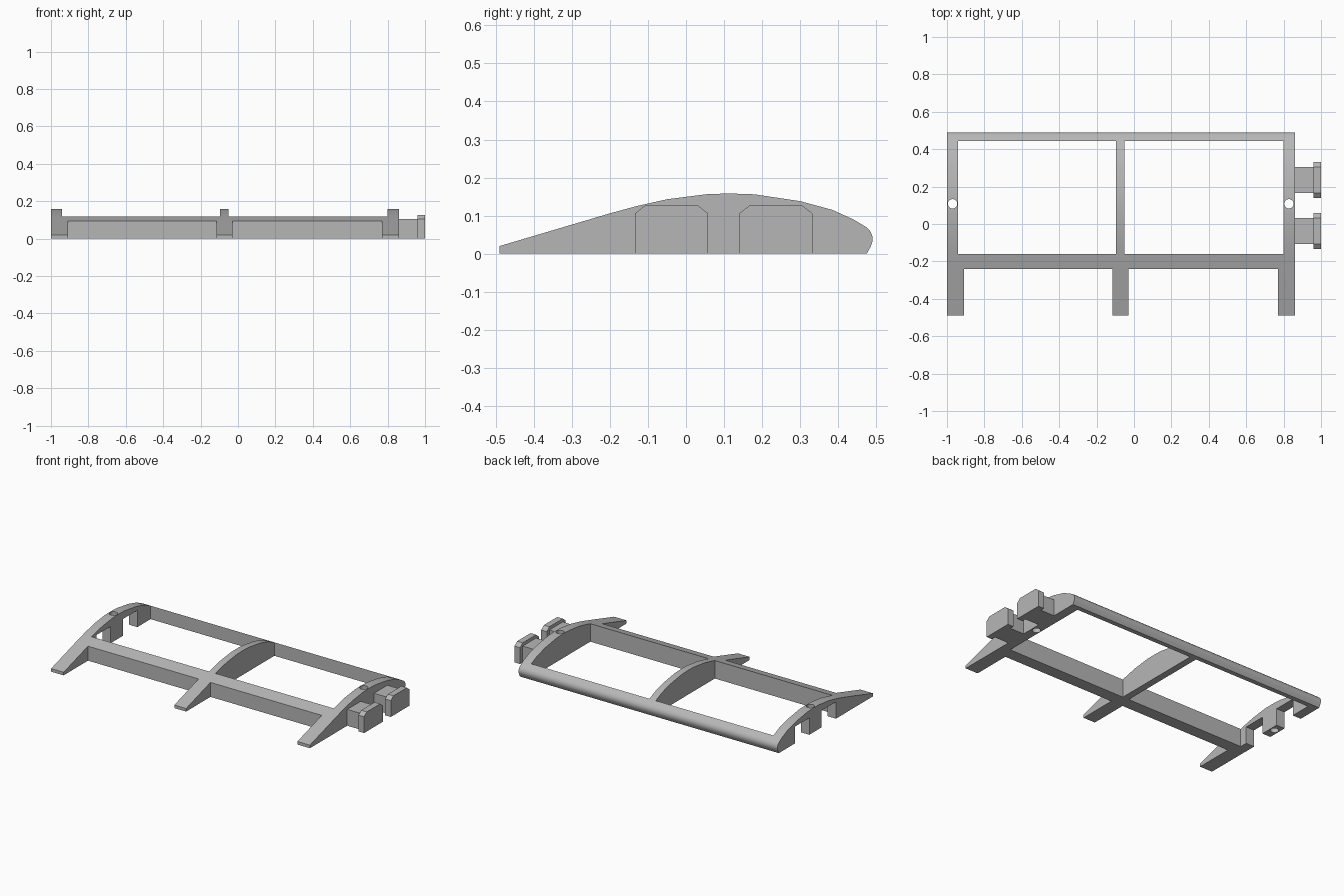
import bpy
import bmesh
from mathutils import Matrix, Vector

cube = bpy.data.objects.get("Cube")
if cube:
    bpy.data.objects.remove(cube, do_unlink=True)

grey = bpy.data.materials.new("plain grey")
grey.use_nodes = True
COLOUR = (0.47, 0.47, 0.47, 1)
grey.diffuse_color = COLOUR
grey.node_tree.nodes["Principled BSDF"].inputs["Base Color"].default_value = COLOUR


def make_object(name, bm):
    bmesh.ops.recalc_face_normals(bm, faces=bm.faces)
    mesh = bpy.data.meshes.new(name)
    bm.to_mesh(mesh)
    bm.free()
    mesh.materials.append(grey)
    obj = bpy.data.objects.new(name, mesh)
    bpy.context.collection.objects.link(obj)
    return obj


def extrude_profile(name, points, x0, x1):
    """Extrude a (y, z) outline along x."""
    bm = bmesh.new()
    face = bm.faces.new([bm.verts.new((x0, y, z)) for y, z in points])
    result = bmesh.ops.extrude_face_region(bm, geom=[face])
    verts = [v for v in result["geom"] if isinstance(v, bmesh.types.BMVert)]
    bmesh.ops.translate(bm, verts=verts, vec=(x1 - x0, 0, 0))
    return make_object(name, bm)


def box(name, x0, x1, y0, y1, z0, z1):
    return extrude_profile(name, [(y0, z0), (y1, z0), (y1, z1), (y0, z1)], x0, x1)


def cylinder(name, x, y, radius):
    bm = bmesh.new()
    bmesh.ops.create_cone(bm, cap_ends=True, segments=32, radius1=radius,
                          radius2=radius, depth=1, matrix=Matrix.Translation(Vector((x, y, 0))))
    return make_object(name, bm)


def combine(obj, tool, operation):
    """Apply one boolean and discard the tool."""
    tool.hide_render = True
    mod = obj.modifiers.new(operation, "BOOLEAN")
    mod.operation, mod.solver, mod.object = operation, "EXACT", tool
    graph = bpy.context.evaluated_depsgraph_get()
    mesh = bpy.data.meshes.new_from_object(obj.evaluated_get(graph))
    obj.modifiers.clear()
    obj.data = mesh
    bpy.data.objects.remove(tool, do_unlink=True)


# Wing section outline
airfoil = [(-0.49, 0), (-0.49, 0.02), (-0.2, 0.106), (-0.13, 0.125), (-0.05, 0.143),
           (0.06, 0.157), (0.12, 0.158), (0.18, 0.156), (0.3, 0.138), (0.385, 0.115),
           (0.44, 0.09), (0.475, 0.069), (0.485, 0.058), (0.49, 0.045), (0.49, 0.032),
           (0.486, 0.02), (0.475, 0)]
wing = extrude_profile("wing_frame", airfoil, -1, 0.86)

# Open bays between ribs, and gaps between trailing fingers
for x0, x1 in [(-0.94, -0.095), (-0.05, 0.8)]:
    combine(wing, box("bay_cutter", x0, x1, -0.16, 0.445, -1, 1), "DIFFERENCE")
for x0, x1 in [(-0.91, -0.115), (-0.03, 0.77)]:
    combine(wing, box("gap_cutter", x0, x1, -1, -0.24, -1, 1), "DIFFERENCE")

# Pin holes through the end ribs
for x in (-0.97, 0.828):
    combine(wing, cylinder("hole_cutter", x, 0.108, 0.025), "DIFFERENCE")

# Joint: notches in one end rib, T-shaped tabs on the other
STEM, CAP = 0.069, 0.096
for name, y in [("front_tab", -0.038), ("rear_tab", 0.236)]:
    combine(wing, box("notch_cutter", -1.1, -0.925, y - STEM - 0.004, y + STEM + 0.004,
                      -1, 0.109), "DIFFERENCE")
    tab = extrude_profile(name, [(y - CAP, 0), (y + CAP, 0), (y + CAP, 0.106),
                                 (y + STEM, 0.127), (y - STEM, 0.127), (y - CAP, 0.106)],
                          0.96, 1)
    combine(tab, box("stem", 0.86, 0.97, y - STEM, y + STEM, 0, 0.106), "UNION")

# Smooth the curved skin, keep the edges crisp
bpy.ops.object.select_all(action="DESELECT")
wing.select_set(True)
bpy.context.view_layer.objects.active = wing
bpy.ops.object.shade_smooth_by_angle()
